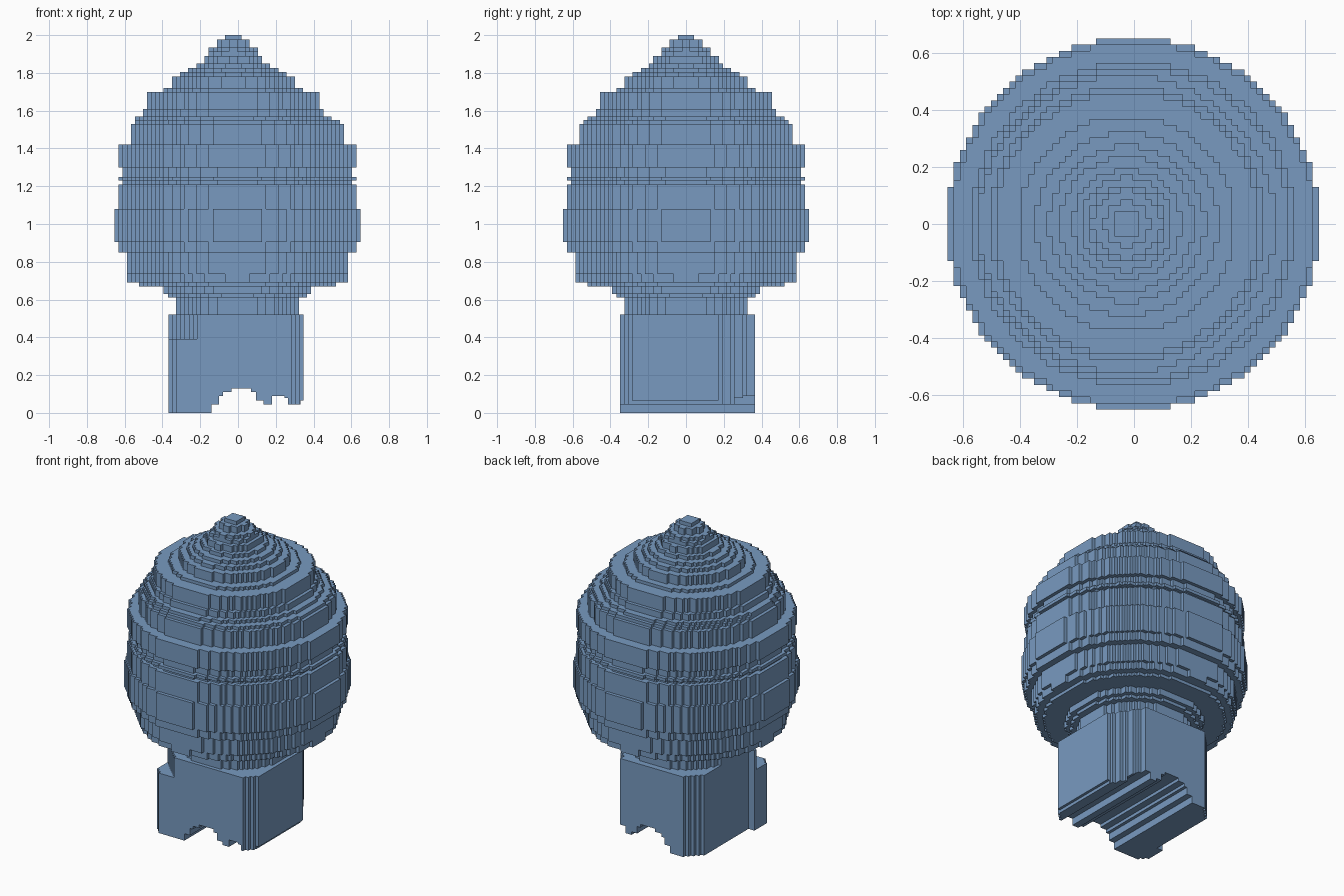
import bpy, bmesh, math

if "Cube" in bpy.data.objects:
    bpy.data.objects.remove(bpy.data.objects["Cube"], do_unlink=True)

V = 0.0217  # size of one step

blue = bpy.data.materials.new("steel blue")
blue.use_nodes = True
COLOUR = (0.188, 0.323, 0.527, 1)
blue.diffuse_color = COLOUR
blue.node_tree.nodes["Principled BSDF"].inputs["Base Color"].default_value = COLOUR


def prism(bm, outline, offset):
    """Extrude a closed outline of 3D points along offset."""
    face = bm.faces.new([bm.verts.new(p) for p in outline])
    new = bmesh.ops.extrude_face_region(bm, geom=[face])["geom"]
    bmesh.ops.translate(bm, vec=offset, verts=[g for g in new if isinstance(g, bmesh.types.BMVert)])


def finish(name, bm):
    bmesh.ops.recalc_face_normals(bm, faces=bm.faces)
    mesh = bpy.data.meshes.new(name)
    bm.to_mesh(mesh)
    bm.free()
    mesh.materials.append(blue)
    obj = bpy.data.objects.new(name, mesh)
    bpy.context.collection.objects.link(obj)
    return obj


def stepped_prism(bm, limits, y0, rows, z0, z1):
    """Prism whose plan is made of rows; limits(y) gives each row's x range."""
    left, right = [], []
    for j in range(rows):
        ya, yb = y0 + j * V, y0 + (j + 1) * V
        a, b = limits((ya + yb) / 2)
        for side, x in ((left, a), (right, b)):
            if side and abs(side[-1][0] - x) < 1e-5:
                side[-1] = (x, yb, z0)      # same width: lengthen the edge
            else:
                side += [(x, ya, z0), (x, yb, z0)]
    prism(bm, right + left[::-1], (0, 0, z1 - z0))


def stepped_disc(bm, cx, r, z0, z1):
    n = round(r / V)

    def limits(y):
        w = max(1, round(math.sqrt(max(r * r - y * y, 0)) / V)) * V
        return cx - w, cx + w
    stepped_prism(bm, limits, -n * V, 2 * n, z0, z1)


def disc_stack(name, cx, top, layers):
    """Layers run downwards as (bottom height, radius)."""
    bm = bmesh.new()
    for z, r in layers:
        stepped_disc(bm, cx, r, z, top)
        top = z
    return finish(name, bm)


# Pointed cap
disc_stack("cap", -0.025, 2.0, [
    (1.976, 0.05), (1.935, 0.078), (1.913, 0.12), (1.89, 0.14), (1.85, 0.163),
    (1.826, 0.19), (1.804, 0.235), (1.78, 0.275), (1.72, 0.322), (1.70, 0.378),
    (1.61, 0.463), (1.57, 0.485), (1.55, 0.52)])

# Round body with a shallow waist groove
disc_stack("body", -0.003, 1.55, [
    (1.53, 0.55), (1.42, 0.57), (1.30, 0.636), (1.25, 0.608), (1.23, 0.63),
    (1.21, 0.608), (1.08, 0.636), (0.905, 0.655), (0.85, 0.636), (0.735, 0.595),
    (0.69, 0.58), (0.67, 0.53)])

# Neck
disc_stack("neck", -0.003, 0.67, [(0.63, 0.40), (0.61, 0.37), (0.52, 0.33)])


# Square foot with cut corners and a narrow flange at its front right edge
def foot_plan(corner):
    def limits(y):
        hi = min(0.35, 0.35 + (y + 0.265), 0.35 - (y - 0.15) * 0.68)
        lo = -0.375 if y < -0.17 else -0.33
        lo = max(lo, -corner - y, -0.33 + (y - 0.26))
        return round(lo / V) * V, round(hi / V) * V
    return limits


FOOT_ROWS = 33
FOOT_Y = -0.35
bm = bmesh.new()
stepped_prism(bm, foot_plan(0.55), FOOT_Y, FOOT_ROWS, 0.39, 0.52)
finish("foot_upper", bm)

bm = bmesh.new()
stepped_prism(bm, foot_plan(0.664), FOOT_Y, FOOT_ROWS, 0.0, 0.39)
foot = finish("foot_lower", bm)

# Uneven underside: (start x, height) steps cut through from front to back
steps = [(-0.14, 0.045), (-0.10, 0.09), (-0.08, 0.11), (-0.035, 0.13), (0.07, 0.11),
         (0.095, 0.065), (0.135, 0.045), (0.18, 0.09), (0.245, 0.08), (0.265, 0.045),
         (0.33, 0.065), (0.45, None)]
outline = [(-0.14, -0.5, -0.1)]
for (x, z), (x_next, _) in zip(steps, steps[1:]):
    outline += [(x, -0.5, z), (x_next, -0.5, z)]
outline.append((0.45, -0.5, -0.1))
bm = bmesh.new()
prism(bm, outline, (0, 1, 0))
cutter = finish("underside_cutter", bm)
cutter.hide_render = True

cut = foot.modifiers.new("underside", "BOOLEAN")
cut.operation = "DIFFERENCE"
cut.solver = "EXACT"
cut.object = cutter
bpy.context.view_layer.objects.active = foot
bpy.ops.object.modifier_apply(modifier=cut.name)
bpy.data.objects.remove(cutter, do_unlink=True)
